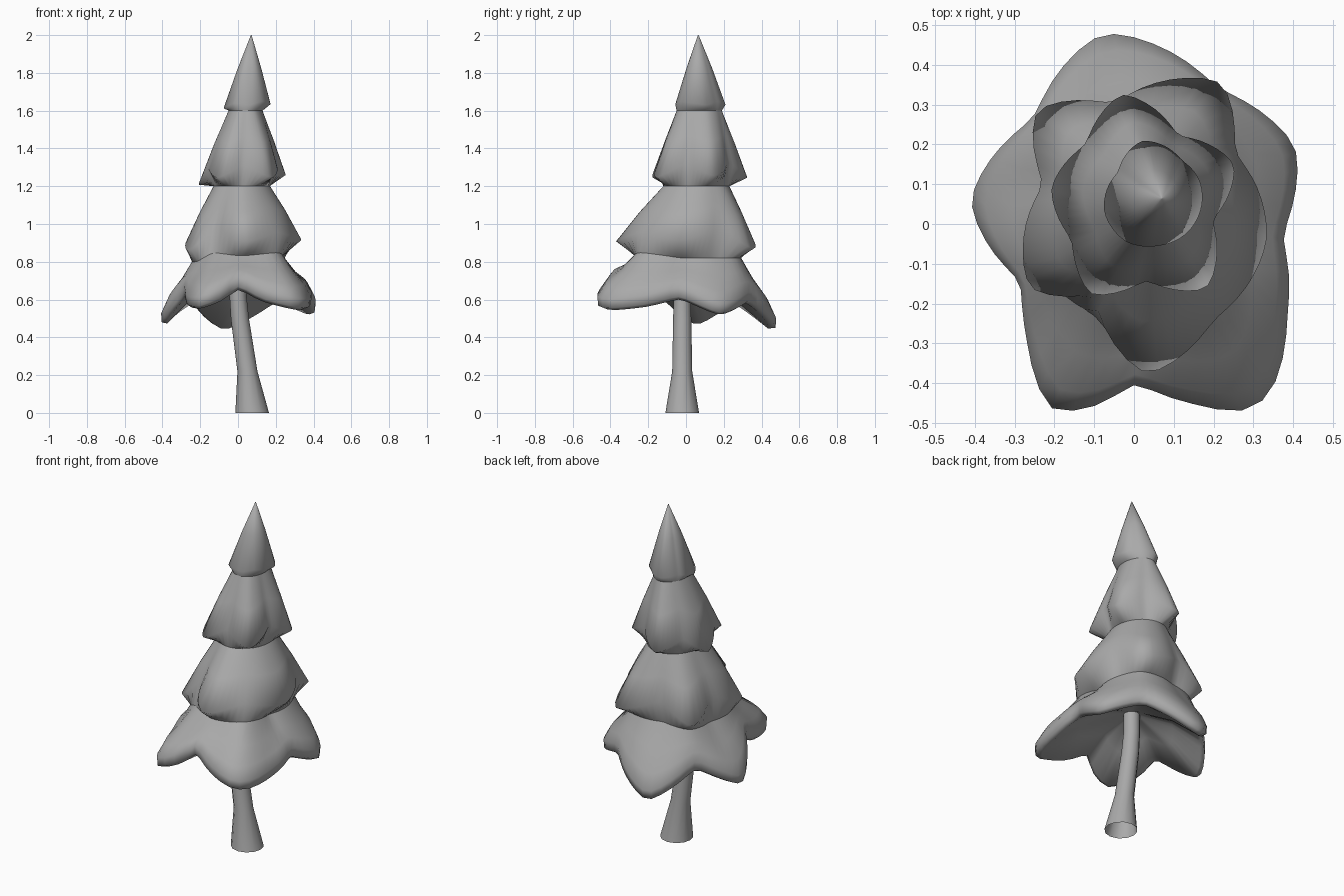
import bpy, bmesh, math
from mathutils import Vector

N = 60  # samples around each ring

cube = bpy.data.objects.get("Cube")
if cube:
    bpy.data.objects.remove(cube, do_unlink=True)

grey = bpy.data.materials.new("plain grey")
grey.use_nodes = True
colour = (0.4, 0.4, 0.4, 1)
grey.diffuse_color = colour
grey.node_tree.nodes["Principled BSDF"].inputs["Base Color"].default_value = colour


def oval(x, y, z, rx, ry=None, n=N):
    """Level ring around a centre."""
    ry = ry or rx
    steps = [math.tau * i / n for i in range(n)]
    return [Vector((x + rx * math.cos(a), y + ry * math.sin(a), z)) for a in steps]


def lobed_ring(centre, points):
    """Ring through tips and notches, sampled evenly by angle."""
    polar = []
    for x, y, z in points:
        dx, dy = x - centre[0], y - centre[1]
        polar.append((math.atan2(dy, dx) % math.tau, math.hypot(dx, dy), z))
    polar.sort()
    first, last = polar[0], polar[-1]
    polar = [(last[0] - math.tau, *last[1:])] + polar + [(first[0] + math.tau, *first[1:])]
    ring = []
    for i in range(N):
        a = math.tau * i / N
        for p, q in zip(polar, polar[1:]):
            if p[0] <= a <= q[0]:
                t = (a - p[0]) / (q[0] - p[0])
                r, z = (p[k] + (q[k] - p[k]) * t for k in (1, 2))
                ring.append(Vector((centre[0] + r * math.cos(a), centre[1] + r * math.sin(a), z)))
                break
    # Blunt the tips a little
    return [(ring[i - 1] + ring[i] * 4 + ring[(i + 1) % N]) / 6 for i in range(N)]


def blend(a, b, t, lift=0):
    return [p.lerp(q, t) + Vector((0, 0, lift)) for p, q in zip(a, b)]


def loft(name, rings, cap_start=False, cap_end=False):
    bm = bmesh.new()
    loops = [[bm.verts.new(p) for p in ring] for ring in rings]
    for low, high in zip(loops, loops[1:]):
        n = len(low)
        for i in range(n):
            j = (i + 1) % n
            bm.faces.new((low[i], low[j], high[j], high[i]))
    if cap_start:
        bm.faces.new(loops[0][::-1])
    if cap_end:
        bm.faces.new(loops[-1])
    mesh = bpy.data.meshes.new(name)
    bm.to_mesh(mesh)
    bm.free()
    obj = bpy.data.objects.new(name, mesh)
    bpy.context.collection.objects.link(obj)
    mesh.materials.append(grey)
    bpy.ops.object.select_all(action="DESELECT")
    obj.select_set(True)
    bpy.context.view_layer.objects.active = obj
    bpy.ops.object.shade_smooth_by_angle(angle=math.radians(110))


# Bottom rim: blunt tips and notches
bottom = lobed_ring((0, 0), [
    (-0.08, 0.485, 0.48), (0.21, 0.34, 0.65), (0.41, 0.195, 0.57), (0.37, -0.03, 0.67),
    (0.385, -0.23, 0.62), (0.35, -0.42, 0.6), (0.3, -0.475, 0.61), (0.14, -0.45, 0.65),
    (0, -0.395, 0.73), (-0.08, -0.455, 0.66), (-0.21, -0.475, 0.61), (-0.27, -0.28, 0.62),
    (-0.28, -0.145, 0.69), (-0.415, 0.06, 0.51), (-0.25, 0.265, 0.65)])

# Upper rims, alternating low tips and high notches
lower = lobed_ring((0.02, 0.03), [
    (0.03, -0.385, 0.9), (0.2, -0.24, 0.96), (0.335, -0.04, 0.91), (0.25, 0.18, 0.98),
    (0.225, 0.36, 0.86), (-0.05, 0.3, 0.96), (-0.25, 0.29, 0.84), (-0.225, 0.1, 0.96),
    (-0.265, -0.165, 0.85), (-0.1, -0.175, 1.0)])
upper = lobed_ring((0.03, 0.06), [
    (-0.11, -0.18, 1.24), (0.03, -0.14, 1.32), (0.185, -0.165, 1.24), (0.195, 0.01, 1.33),
    (0.255, 0.15, 1.25), (0.11, 0.22, 1.33), (-0.03, 0.33, 1.24), (-0.12, 0.2, 1.31),
    (-0.21, 0.09, 1.2), (-0.155, -0.04, 1.3)])
top = lobed_ring((0.05, 0.075), [
    (0.02, 0.21, 1.63), (0.12, 0.16, 1.65), (0.165, 0.11, 1.63), (0.125, -0.03, 1.65),
    (0.06, -0.055, 1.63), (-0.02, -0.045, 1.64), (-0.075, 0.03, 1.61), (-0.04, 0.13, 1.64)])

# Waists between the tiers
waists = [
    lobed_ring((0.01, 0.02), [
        (0.02, -0.27, 0.83), (0.21, -0.24, 0.85), (0.22, -0.03, 0.82), (0.23, 0.17, 0.82),
        (0.18, 0.27, 0.82), (-0.04, 0.27, 0.82), (-0.2, 0.24, 0.8), (-0.22, 0.09, 0.8),
        (-0.215, -0.14, 0.8), (-0.13, -0.21, 0.85)]),
    oval(0.02, 0.055, 1.2, 0.15, 0.175),
    oval(0.04, 0.07, 1.6, 0.09, 0.12),
    oval(0.07, 0.065, 2.0, 0.002)]

# Bottom skirt has a thick lip and a hollow underside
hollow = oval(0, -0.02, 0.74, 0.05)
loft("bottom_branches", [
    hollow, blend(bottom, hollow, 0.5, -0.01), blend(bottom, hollow, 0.08, -0.07),
    blend(bottom, hollow, 0.01, -0.05), bottom, blend(bottom, waists[0], 0.2, 0.02),
    blend(bottom, waists[0], 0.6), waists[0]], cap_start=True)

# Upper tiers run from the waist below, over the rim, to the waist above
for i, (name, rim) in enumerate((("lower_branches", lower), ("upper_branches", upper),
                                 ("tree_top", top))):
    loft(name, [waists[i], rim, blend(rim, waists[i + 1], 0.5, 0.01), waists[i + 1]],
         cap_end=(i == 2))

# Bent trunk flaring at the open foot
loft("trunk", [oval(x, -0.02, z, r, n=12) for x, z, r in (
    (0.075, 0, 0.089), (0.05, 0.22, 0.053), (0.01, 0.5, 0.048), (0, 0.62, 0.045),
    (0, 0.76, 0.045))])
